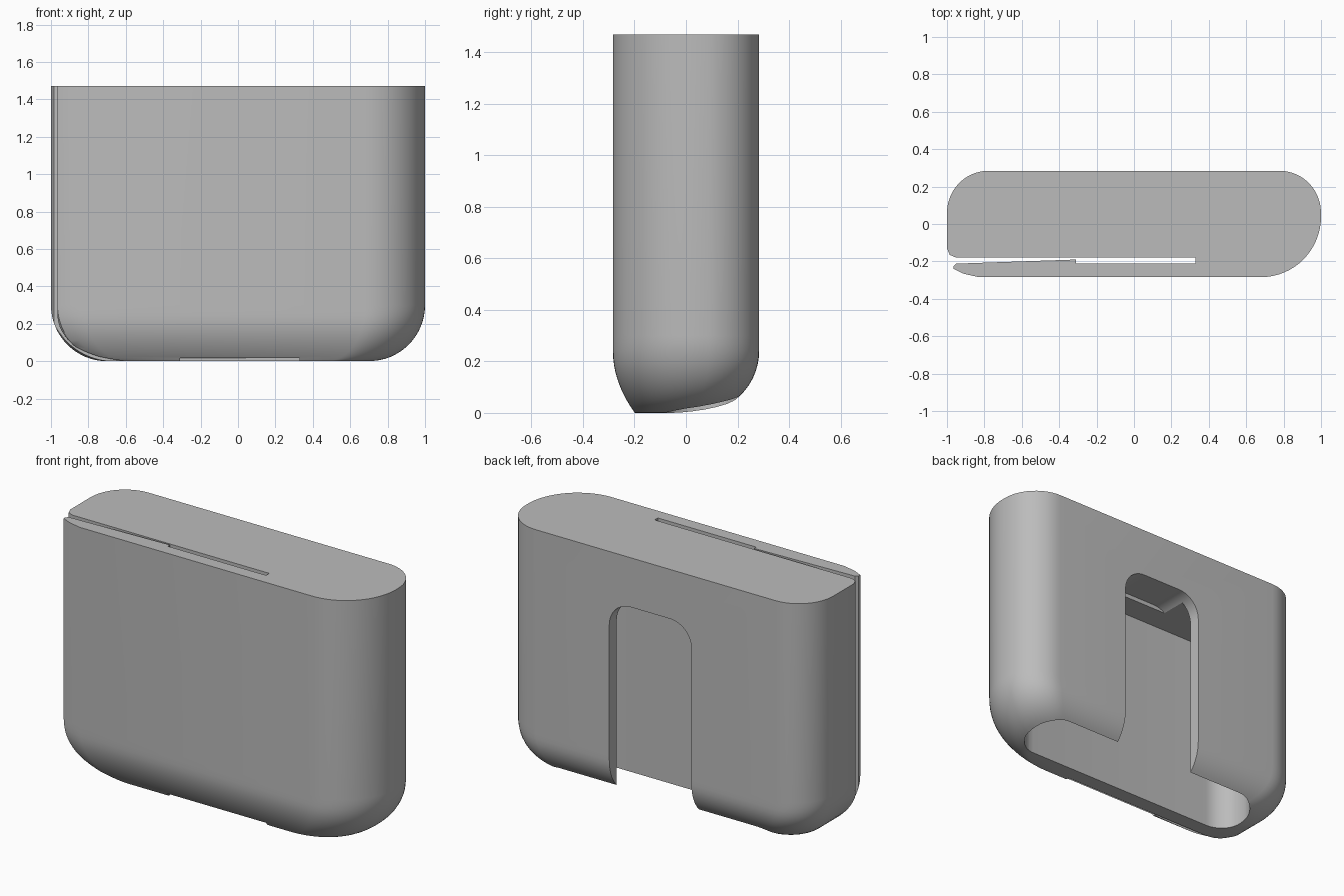
import bpy, bmesh, math

cube = bpy.data.objects.get("Cube")
if cube:
    bpy.data.objects.remove(cube, do_unlink=True)

TOP, HALF_DEPTH = 1.47, 0.284

grey = bpy.data.materials.new("plain grey")
grey.use_nodes = True
colour = (0.5, 0.5, 0.5, 1)
grey.diffuse_color = colour
grey.node_tree.nodes["Principled BSDF"].inputs["Base Color"].default_value = colour


def arc(cx, cy, rx, ry, start, end, steps=12):
    """Points along an elliptical arc, angles in degrees."""
    out = []
    for i in range(steps + 1):
        a = math.radians(start + (end - start) * i / steps)
        out.append((cx + rx * math.cos(a), cy + ry * math.sin(a)))
    return out


def loft(name, rings):
    """Closed solid through a stack of equal rings."""
    bm = bmesh.new()
    loops = [[bm.verts.new(p) for p in ring] for ring in rings]
    n = len(loops[0])
    for low, high in zip(loops, loops[1:]):
        for i in range(n):
            j = (i + 1) % n
            bm.faces.new((low[i], low[j], high[j], high[i]))
    bm.faces.new(loops[0][::-1])
    bm.faces.new(loops[-1])
    bmesh.ops.recalc_face_normals(bm, faces=bm.faces)
    mesh = bpy.data.meshes.new(name)
    bm.to_mesh(mesh)
    bm.free()
    mesh.materials.append(grey)
    obj = bpy.data.objects.new(name, mesh)
    bpy.context.collection.objects.link(obj)
    return obj


def upright(name, outline, low, high):
    """Prism along z."""
    return loft(name, [[(x, y, z) for x, y in outline] for z in (low, high)])


# Body outline: full round on one side, clip lip on the other
outline = (arc(0.68, 0.04, 0.32, 0.324, -90, 0, 16)
           + arc(0.78, 0.06, 0.22, 0.224, 0, 90)[1:]
           + arc(-0.78, 0.06, 0.22, 0.224, 90, 180)
           + [(-1, -0.17), (-0.965, -0.24), (-0.91, -0.266), (-0.83, HALF_DEPTH * -1)])

# Body: rings drawn in towards the rounded bottom
rings = []
for i in range(17):
    z = 0.3 * (1 - math.cos(math.pi / 2 * i / 16))
    side = 0.3 - math.sqrt(max(0, 0.09 - (0.3 - z) ** 2))
    lift = max(0, 0.24 - z)
    back = 0.24 - math.sqrt(max(0, 0.24 ** 2 - lift ** 2))
    front = 0.085 * (lift / 0.24) ** 2
    squeeze = 1 - (front + back) / (2 * HALF_DEPTH)
    shift = (front - back) / 2
    rings.append([(x * (1 - side), y * squeeze + shift, z) for x, y in outline])
rings.append([(x, y, TOP) for x, y in outline])
body = loft("clip_case", rings)

# Clip slit behind the front plate
slit = upright("slit_cutter", [
    (0.33, -0.18), (-0.95, -0.18), (-0.985, -0.165), (-1, -0.13), (-1.1, -0.12),
    (-1.1, -0.3), (-0.965, -0.3), (-0.965, -0.225), (-0.95, -0.212),
    (-0.31, -0.19), (-0.31, -0.21), (0.33, -0.21)], -0.1, 1.6)

# Pocket open at the bottom
left, right, near, far, r = 0.81, -0.75, -0.09, 0.215, 0.145
pocket = upright("pocket_cutter",
                 arc(left - r, near + r, r, r, -90, 0) + arc(left - r, far - r, r, r, 0, 90)
                 + arc(right + r, far - r, r, r, 90, 180)
                 + arc(right + r, near + r, r, r, 180, 270), -0.1, 1.155)

# Arched thumb notch in the back wall
r = 0.14
arch = ([(-0.235, -0.1), (0.3, -0.1)] + arc(0.3 - r, 1.18 - r, r, r, 0, 90)
        + arc(-0.235 + r, 1.18 - r, r, r, 90, 180))
notch = loft("notch_cutter", [[(x, y, z) for x, z in arch] for y in (0.06, 0.4)])

bpy.ops.object.select_all(action='DESELECT')
bpy.context.view_layer.objects.active = body
body.select_set(True)
for cutter in (slit, pocket, notch):
    cut = body.modifiers.new(cutter.name, 'BOOLEAN')
    cut.operation = 'DIFFERENCE'
    cut.solver = 'EXACT'
    cut.object = cutter
    bpy.ops.object.modifier_apply(modifier=cut.name)
    bpy.data.objects.remove(cutter, do_unlink=True)
bpy.ops.object.shade_smooth_by_angle(angle=math.radians(30))
